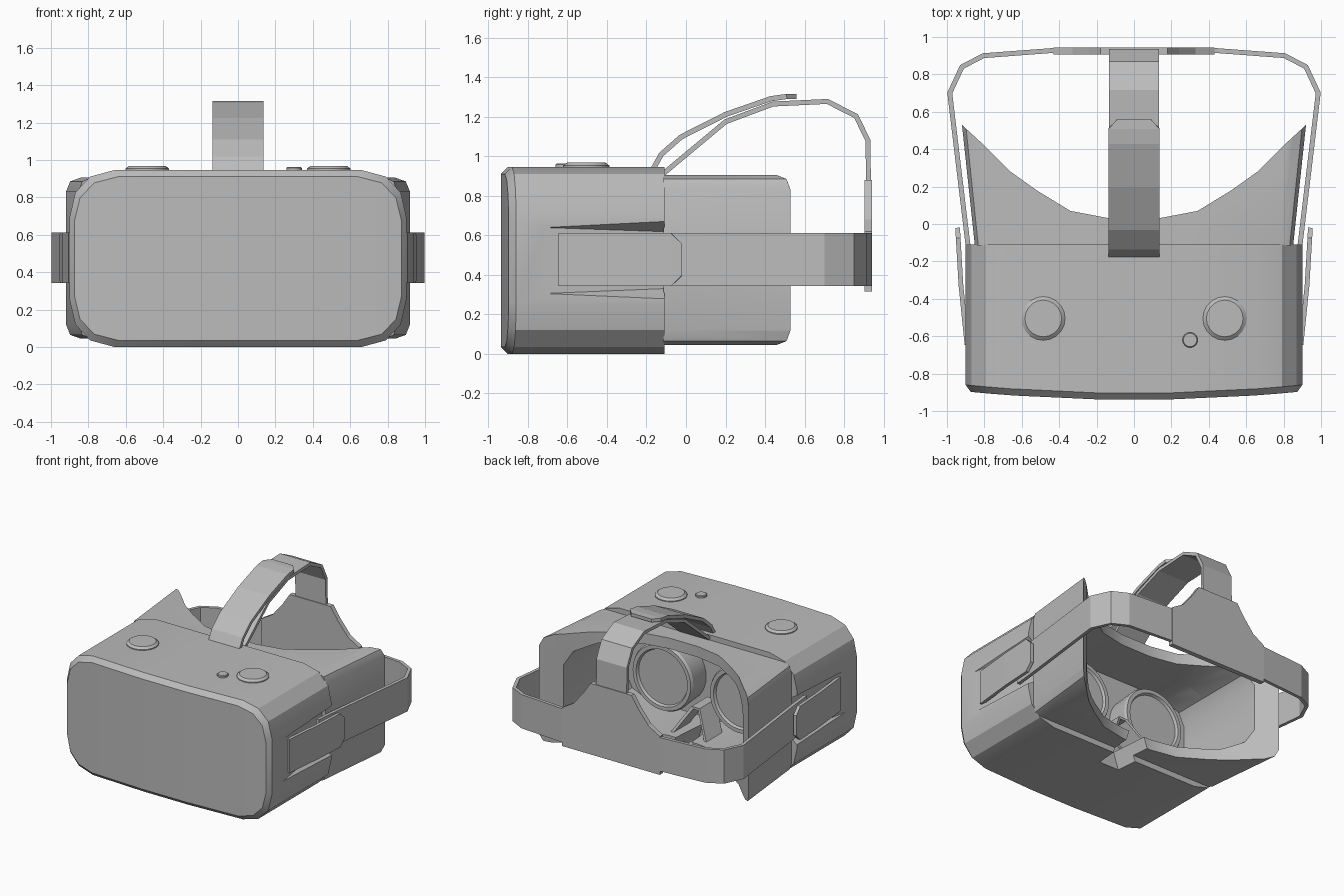
import bpy, bmesh, math
from mathutils import Vector

if "Cube" in bpy.data.objects:
    bpy.data.objects.remove(bpy.data.objects["Cube"])

grey = bpy.data.materials.new("matte_grey")
grey.use_nodes = True
grey.diffuse_color = (0.5, 0.5, 0.5, 1)
grey.node_tree.nodes["Principled BSDF"].inputs["Base Color"].default_value = (0.5, 0.5, 0.5, 1)


def finish(name, bm):
    bmesh.ops.recalc_face_normals(bm, faces=bm.faces)
    mesh = bpy.data.meshes.new(name)
    bm.to_mesh(mesh)
    bm.free()
    mesh.materials.append(grey)
    ob = bpy.data.objects.new(name, mesh)
    bpy.context.collection.objects.link(ob)
    return ob


def select(ob):
    bpy.ops.object.select_all(action='DESELECT')
    ob.select_set(True)
    bpy.context.view_layer.objects.active = ob


def smooth(ob, angle=30):
    select(ob)
    bpy.ops.object.shade_smooth_by_angle(angle=math.radians(angle))


def cut(ob, *cutters):
    select(ob)
    for c in cutters:
        mod = ob.modifiers.new("cut", 'BOOLEAN')
        mod.object = c
        mod.solver = 'EXACT'
        bpy.ops.object.modifier_apply(modifier=mod.name)


def section(quarter, mid):
    """Mirror a lower right quarter profile into a closed ring."""
    right = quarter + [(x, 2 * mid - z) for x, z in reversed(quarter)]
    return right + [(-x, z) for x, z in reversed(right)]


def scaled(ring, sx, sz, mid):
    return [(x * sx, mid + (z - mid) * sz) for x, z in ring]


def loft(name, rings):
    """Skin rings of 3D points and cap the ends in vertical strips."""
    bm = bmesh.new()
    loops = [[bm.verts.new(p) for p in ring] for ring in rings]
    n = len(loops[0])
    m = n // 2
    for a, b in zip(loops, loops[1:]):
        for i in range(n):
            j = (i + 1) % n
            bm.faces.new((a[i], a[j], b[j], b[i]))
    for v in (loops[0], loops[-1]):
        bm.faces.new((v[0], v[m - 1], v[m], v[n - 1]))
        for i in range(m // 2 - 1):
            for k in (0, m):
                bm.faces.new((v[k + i], v[k + i + 1], v[k + m - 2 - i], v[k + m - 1 - i]))
    return finish(name, bm)


def lathe(name, profile, center, axis, segs=28):
    """Turn (radius, height) pairs about an axis through center."""
    rot = Vector((0, 0, 1)).rotation_difference(Vector(axis))
    bm = bmesh.new()
    rings = []
    for r, h in profile:
        ring = []
        for i in range(segs):
            a = math.tau * i / segs
            ring.append(bm.verts.new(Vector(center) + rot @ Vector((r * math.cos(a), r * math.sin(a), h))))
        rings.append(ring)
    for a, b in zip(rings, rings[1:]):
        for i in range(segs):
            bm.faces.new((a[i], a[(i + 1) % segs], b[(i + 1) % segs], b[i]))
    bm.faces.new(rings[0])
    bm.faces.new(rings[-1])
    ob = finish(name, bm)
    smooth(ob)
    return ob


def band(name, path, widths, across, thick):
    """Flat band along a path, with a half width at each point."""
    bm = bmesh.new()
    across = Vector(across)
    rows = [[bm.verts.new(Vector(p) + across * s * w) for s in (-1, 1)] for p, w in zip(path, widths)]
    for a, b in zip(rows, rows[1:]):
        bm.faces.new((a[0], a[1], b[1], b[0]))
    ob = finish(name, bm)
    mod = ob.modifiers.new("thickness", 'SOLIDIFY')
    mod.thickness, mod.offset, mod.use_even_offset = thick, 0, True
    return ob


def prism(name, pts, shift):
    """Extrude a flat polygon."""
    bm = bmesh.new()
    face = bm.faces.new([bm.verts.new(p) for p in pts])
    ext = bmesh.ops.extrude_face_region(bm, geom=[face])
    bmesh.ops.translate(bm, vec=shift, verts=[g for g in ext["geom"] if isinstance(g, bmesh.types.BMVert)])
    return finish(name, bm)


def hull(name, pts):
    bm = bmesh.new()
    for p in pts:
        bm.verts.new(p)
    bmesh.ops.convex_hull(bm, input=bm.verts)
    return finish(name, bm)


# Housing with a gently bowed, bevelled front
MID = 0.473
shell = section([(.2, 0), (.66, 0), (.79, .035), (.87, .12), (.9, .25)], MID)
front = scaled(shell, .97, .925, MID)
bow = lambda x: .045 * (x / .9) ** 2
housing = loft("housing", [
    [(x, -.94 + bow(x), z) for x, z in front],
    [(x, -.905 + bow(x), z) for x, z in shell],
    [(x, -.11, z) for x, z in shell]])

# Face shroud, flaring toward the wearer
rim = section([(.2, .045), (.85, .045), (.9, .065), (.92, .12)], .475)
shroud = loft("face_shroud", [[(x * s, y, z) for x, z in rim] for y, s in ((-.115, .925), (.62, 1.01))])

# Cutters: eye cavity, face curve, nose notch and side channels
hole = section([(.2, .13), (.6, .13), (.74, .19), (.79, .29)], .475)
cavity = loft("cavity_cutter", [[(x, y, z) for x, z in hole] for y in (-.38, 1)])
arc = [(.13, .03), (.34, .07), (.52, .18), (.66, .28), (.8, .42), (.92, .53), (1.1, .69)]
outline = [(-x, y, -.5) for x, y in reversed(arc)] + [(x, y, -.5) for x, y in arc]
scoop = prism("scoop_cutter", outline + [(1.1, 1.2, -.5), (-1.1, 1.2, -.5)], (0, 0, 2))
nose = hull("nose_cutter", [(s * w, y, z) for s in (-1, 1)
                            for w, y, z in ((.17, .3, -.1), (.03, .3, .3), (.12, -.28, -.1), (.02, -.28, .2))])
channels = [hull("channel_cutter", [(s * x, y, z) for x, y, z in (
    (.902, -.73, .305), (.902, -.73, .64), (.82, -.11, .335), (.82, -.11, .615),
    (.805, 0, .335), (.805, 0, .615), (1, 0, .21), (1, 0, .74), (1, -.73, .3), (1, -.73, .645))]) for s in (-1, 1)]
cut(housing, cavity, nose, *channels)
cut(shroud, cavity, scoop, nose)
for c in [cavity, scoop, nose] + channels:
    bpy.data.objects.remove(c)
smooth(housing)
smooth(shroud)

# Nose bridge between the lenses
band("nose_bridge", [(-.15, -.13, .12), (-.03, -.22, .32), (.03, -.22, .32), (.15, -.13, .12)],
     [.1] * 4, (0, 1, 0), .02)

for s, side in ((1, "left"), (-1, "right")):
    # Lens barrel with a raised rim
    lathe(side + "_lens", [(.25, -.22), (.265, -.02), (.255, 0), (.225, 0), (.215, -.02)],
          (s * .34, -.18, .45), (0, 1, 0), 36)
    # Top dial
    lathe(side + "_dial", [(.117, -.03), (.117, .01), (.098, .025)], (s * .485, -.505, .943), (0, 0, 1), 20)
    # Strap clip on the side of the housing
    band(side + "_strap_clip", [(s * x, y, .477) for x, y in ((.893, -.645), (.925, -.33), (.94, -.075), (.943, -.02))],
         [.134, .134, .134, .08], (0, 0, 1), .025)

lathe("small_button", [(.041, -.02), (.041, .015), (.036, .02)], (.3, -.62, .943), (0, 0, 1), 16)

# Head strap, running around the back
half = [(.875, -.25), (.888, -.11), (.985, .7), (.92, .84), (.805, .9), (.43, .928)]
loop = [(x, y, .477) for x, y in half] + [(-x, y, .477) for x, y in reversed(half)]
band("head_strap", loop, [.134] * len(loop), (0, 0, 1), .026)

# Rear pad rising to meet the top strap
edge = [(.43, .315), (.43, .62), (.33, .68), (.24, .79), (.18, .88)]
prism("rear_pad", [(x, .905, z) for x, z in edge] + [(-x, .905, z) for x, z in reversed(edge)], (0, .038, 0))

# Top strap in two overlapping layers
lower = [(-.13, .9), (.2, 1.175), (.44, 1.265), (.715, 1.278), (.86, 1.205), (.922, 1.08), (.925, .62)]
band("top_strap", [(0, y, z) for y, z in lower], [.134] * len(lower), (1, 0, 0), .025)
upper = [(-.17, .93), (-.125, 1.01), (-.025, 1.098), (.2, 1.212), (.43, 1.292), (.51, 1.303), (.56, 1.303)]
band("top_strap_end", [(0, y, z) for y, z in upper], [.136] * 6 + [.09], (1, 0, 0), .026)
